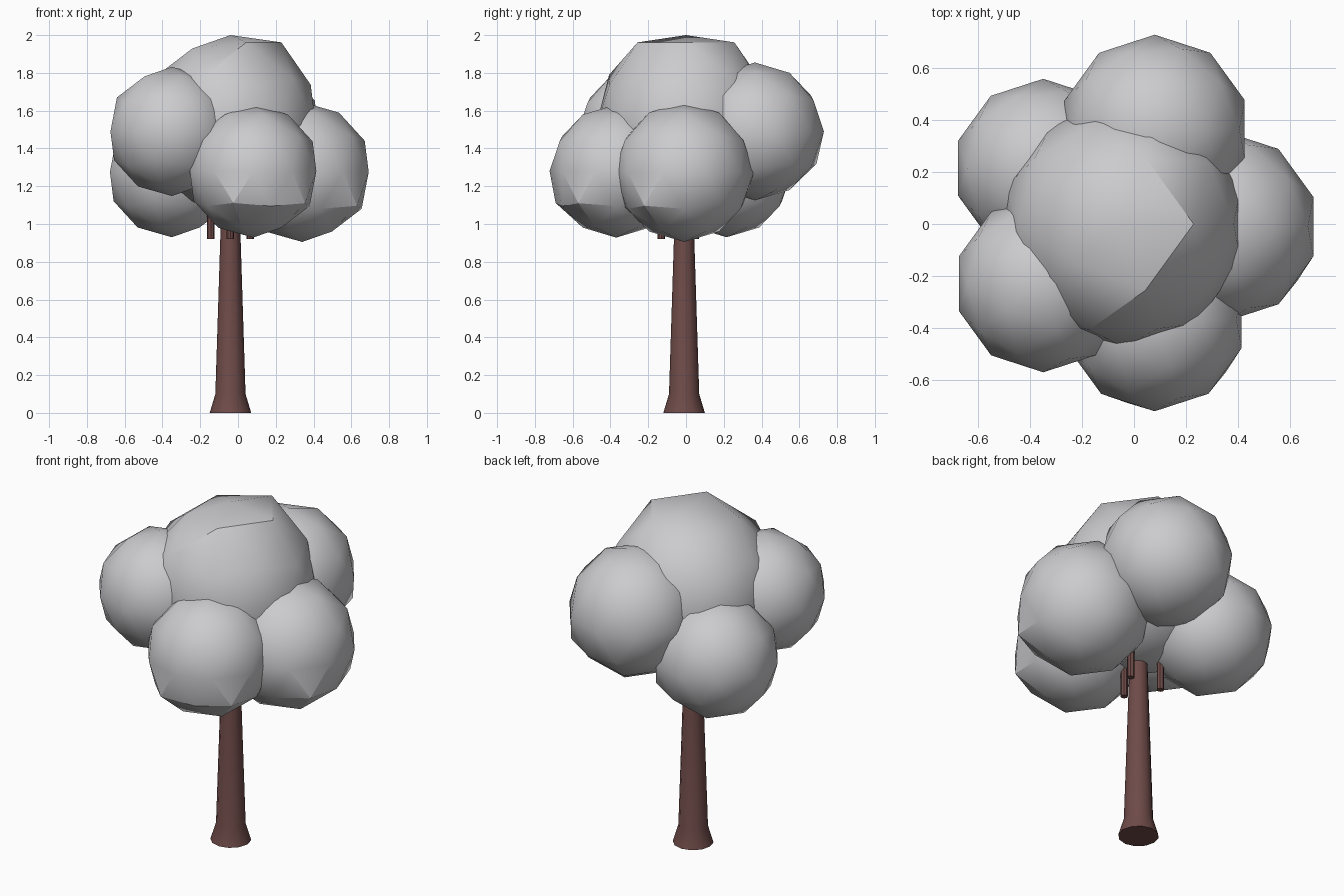
import bpy, bmesh, math
from mathutils import Vector

cube = bpy.data.objects.get("Cube")
if cube:
    bpy.data.objects.remove(cube, do_unlink=True)


def material(name, rgb):
    m = bpy.data.materials.new(name)
    m.use_nodes = True
    m.diffuse_color = (*rgb, 1)
    m.node_tree.nodes["Principled BSDF"].inputs["Base Color"].default_value = (*rgb, 1)
    return m


LEAF = material("leaf_grey", (0.6, 0.6, 0.62))
BARK = material("bark_brown", (0.155, 0.07, 0.065))
AXIS = Vector((-0.04, -0.01, 0))


def finish(name, bm, mat, angle):
    mesh = bpy.data.meshes.new(name)
    bm.normal_update()
    bm.to_mesh(mesh)
    bm.free()
    mesh.materials.append(mat)
    obj = bpy.data.objects.new(name, mesh)
    bpy.context.collection.objects.link(obj)
    bpy.ops.object.select_all(action='DESELECT')
    obj.select_set(True)
    bpy.context.view_layer.objects.active = obj
    bpy.ops.object.shade_smooth_by_angle(angle=math.radians(angle))
    return obj


def lathe(name, profile, sides, centre):
    """Capped column through (radius, height) rings."""
    bm = bmesh.new()
    rings = []
    for r, z in profile:
        rings.append([bm.verts.new(centre + Vector((
            r * math.cos(math.tau * i / sides), r * math.sin(math.tau * i / sides), z)))
            for i in range(sides)])
    for a, b in zip(rings, rings[1:]):
        for i in range(sides):
            j = (i + 1) % sides
            bm.faces.new((a[i], a[j], b[j], b[i]))
    bm.faces.new(rings[0][::-1])
    bm.faces.new(rings[-1])
    return finish(name, bm, BARK, 40)


def clump(name, centre, radius, bumps):
    """Low-poly leaf ball; bumps are (angle, height, scale) of corners pushed out."""
    bm = bmesh.new()
    bmesh.ops.create_icosphere(bm, subdivisions=2, radius=1)
    for angle, height, scale in bumps:
        a = math.radians(angle)
        flat = math.sqrt(1 - height * height)
        target = Vector((flat * math.cos(a), flat * math.sin(a), height))
        corner = min(bm.verts, key=lambda v: (v.co - target).length)
        corner.co *= scale
    for v in bm.verts:
        v.co = v.co * radius + Vector(centre)
    return finish(name, bm, LEAF, 30)


# Trunk with flared foot
lathe("trunk", [(0.11, 0), (0.08, 0.1), (0.045, 1.2)], 12, AXIS)

# Short branch stubs around the trunk top
for k in range(3):
    a = math.radians(30 + 120 * k)
    lathe(f"branch_stub_{k + 1}", [(0.02, 0.92), (0.02, 1.2)], 8,
          AXIS + Vector((math.cos(a), math.sin(a), 0)) * 0.12)

# Foliage: crown with a raised ridge, then five surrounding clumps
LOW = -0.447
clump("crown_top", (-0.04, 0, 1.525), 0.475,
      [(0, 0.85, 1.08), (72, 0.85, 1.08), (-72, 0.85, 1.08), (-108, 0.526, 1.06)])
clump("crown_front", (0.08, -0.37, 1.28), 0.352, [(252, LOW, 1.07), (324, LOW, 1.08)])
clump("crown_left", (0.34, -0.01, 1.275), 0.37, [(252, LOW, 1.05), (324, LOW, 1.08)])
clump("crown_back", (0.08, 0.365, 1.49), 0.365, [(36, LOW, 1.05), (108, LOW, 1.05)])
clump("crown_back_right", (-0.35, 0.215, 1.275), 0.345, [(36, LOW, 1.05)])
clump("crown_front_right", (-0.35, -0.23, 1.49), 0.342, [])
